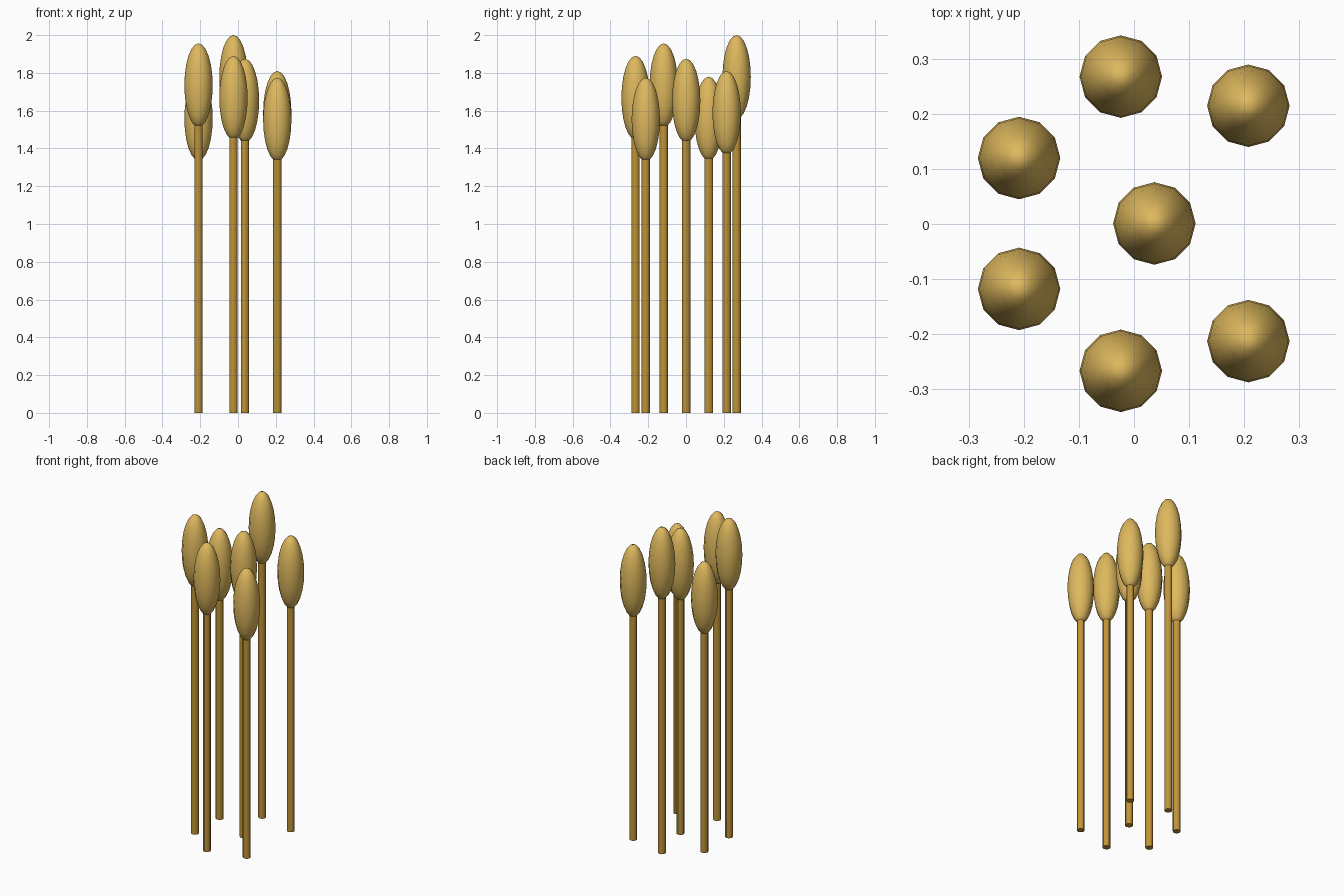
import bpy

cube = bpy.data.objects.get("Cube")
if cube:
    bpy.data.objects.remove(cube, do_unlink=True)


def make_material(name, rgb):
    mat = bpy.data.materials.new(name)
    mat.use_nodes = True
    mat.diffuse_color = (*rgb, 1)
    mat.node_tree.nodes["Principled BSDF"].inputs["Base Color"].default_value = (*rgb, 1)
    return mat


HEAD_COLOUR = make_material("pale straw", (0.73, 0.48, 0.11))
STEM_COLOUR = make_material("dark straw", (0.53, 0.30, 0.04))
HEAD_RADIUS, HEAD_HEIGHT, STEM_RADIUS, SIDES = 0.075, 0.444, 0.022, 12


def finish(name, mat):
    obj = bpy.context.object
    obj.name = name
    obj.data.materials.append(mat)
    bpy.ops.object.shade_smooth_by_angle()


def stalk(label, x, y, top):
    middle = top - HEAD_HEIGHT / 2
    # Stem, running a little way into the head
    stem_top = top - HEAD_HEIGHT * 0.9
    bpy.ops.mesh.primitive_cylinder_add(vertices=SIDES, radius=STEM_RADIUS, depth=stem_top,
                                        location=(x, y, stem_top / 2))
    finish(label + "_stem", STEM_COLOUR)
    # Long oval seed head
    bpy.ops.mesh.primitive_uv_sphere_add(segments=SIDES, ring_count=SIDES, radius=1,
                                         location=(x, y, middle))
    bpy.context.object.scale = (HEAD_RADIUS, HEAD_RADIUS, HEAD_HEIGHT / 2)
    bpy.ops.object.transform_apply(location=False, rotation=False, scale=True)
    finish(label + "_head", HEAD_COLOUR)


# One middle stalk with six around it
stalk("middle", 0.037, 0.001, 1.875)
stalk("back", -0.024, 0.268, 2.0)
stalk("back_left", 0.208, 0.215, 1.81)
stalk("back_right", -0.209, 0.12, 1.78)
stalk("front_right", -0.209, -0.118, 1.956)
stalk("front", -0.024, -0.267, 1.89)
stalk("front_left", 0.208, -0.213, 1.775)
